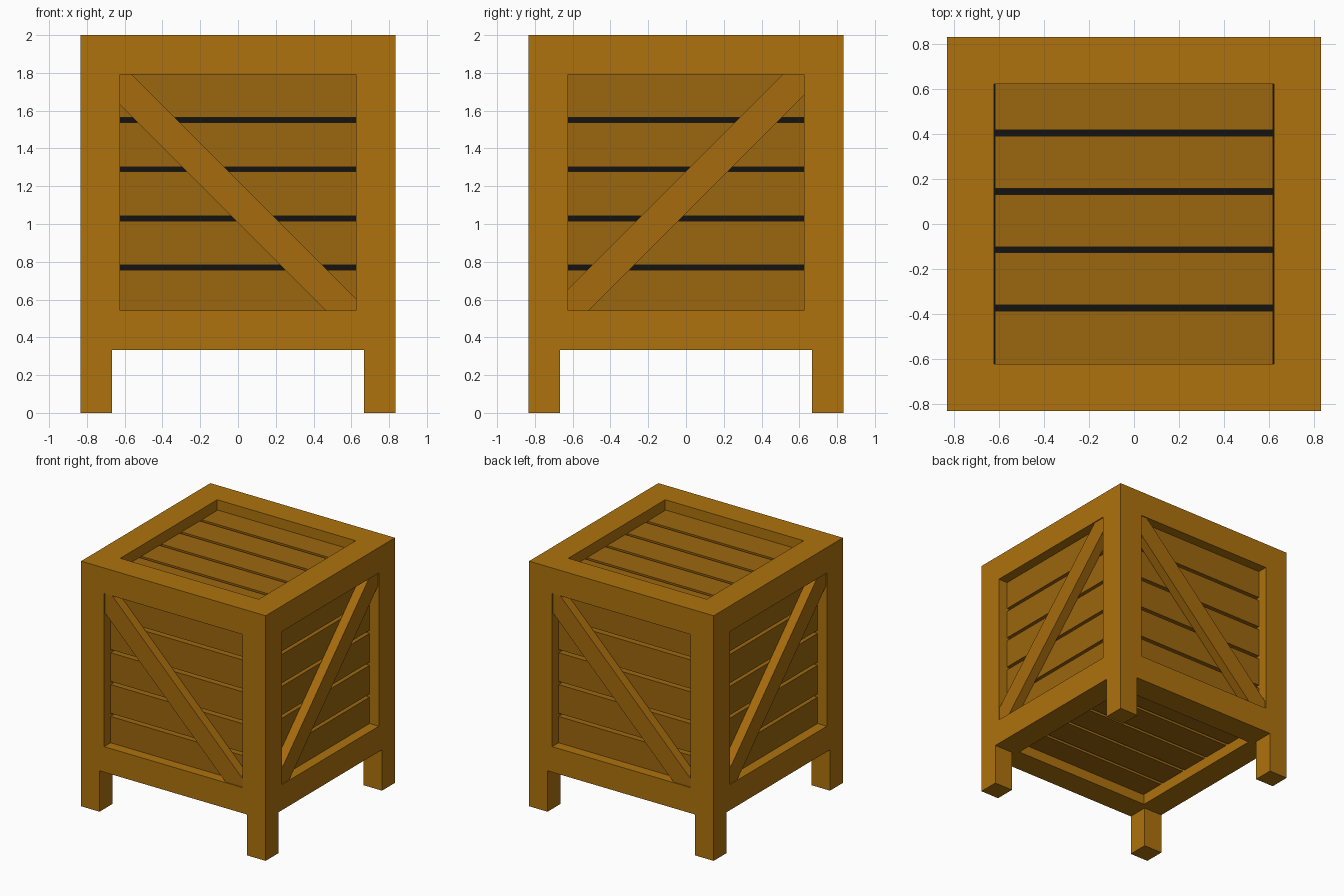
import bpy, bmesh
from math import radians
from mathutils import Matrix, Vector

if "Cube" in bpy.data.objects:
    bpy.data.objects.remove(bpy.data.objects["Cube"])

H = 0.8333        # half size of the crate body
W = 0.625         # half size of each framed opening
CZ = 2 - H        # height of the body centre
PANEL = 0.75      # distance of plank faces from the centre
CORE = 0.69       # distance of the dark backing behind the planks


def material(name, rgb):
    m = bpy.data.materials.new(name)
    m.diffuse_color = (*rgb, 1)
    m.use_nodes = True
    m.node_tree.nodes["Principled BSDF"].inputs["Base Color"].default_value = m.diffuse_color
    return m


FRAME = material("frame_wood", (0.42, 0.17, 0.004))
PLANK = material("plank_wood", (0.33, 0.135, 0.0045))
BRACE = material("brace_wood", (0.38, 0.148, 0.004))
DARK = material("gap_dark", (0.006, 0.006, 0.006))


def finish(bm, name, mats, matrix=Matrix()):
    bmesh.ops.recalc_face_normals(bm, faces=bm.faces)
    mesh = bpy.data.meshes.new(name)
    bm.to_mesh(mesh)
    bm.free()
    for m in mats:
        mesh.materials.append(m)
    ob = bpy.data.objects.new(name, mesh)
    ob.matrix_world = matrix
    bpy.context.collection.objects.link(ob)
    return ob


def add_box(bm, lo, hi):
    lo, hi = Vector(lo), Vector(hi)
    bmesh.ops.create_cube(bm, size=1, matrix=Matrix.Translation((lo + hi) / 2)
                          @ Matrix.Diagonal((*(hi - lo), 1)))


# Frame: cube with a square recess in every face, dark at the bottom
bm = bmesh.new()
bmesh.ops.create_cube(bm, size=2 * H)
bm.normal_update()
openings = list(bm.faces)
bmesh.ops.inset_individual(bm, faces=openings, thickness=H - W, use_even_offset=True)
for f in bmesh.ops.extrude_discrete_faces(bm, faces=openings)["faces"]:
    outward = f.calc_center_median().normalized()
    bmesh.ops.translate(bm, verts=list(f.verts), vec=outward * (CORE - H))
    f.material_index = 1
finish(bm, "crate_frame", [FRAME, DARK], Matrix.Translation((0, 0, CZ)))

# Legs
L = 0.1667
for sx, x in (("left", -H), ("right", H - L)):
    for sy, y in (("front", -H), ("back", H - L)):
        bm = bmesh.new()
        add_box(bm, (x, y, 0), (x + L, y + L, CZ - H))
        finish(bm, f"{sy}_{sx}_leg", [FRAME])


def planks(name, matrix, shift, half_len):
    """Five planks with narrow gaps, local z pointing outward."""
    bm = bmesh.new()
    gaps = [shift + 0.26 * (i - 1.5) for i in range(4)]
    starts = [-W] + [g + 0.013 for g in gaps]
    ends = [g - 0.013 for g in gaps] + [W]
    for lo, hi in zip(starts, ends):
        add_box(bm, (-half_len, lo, CORE), (half_len, hi, PANEL))
    finish(bm, name, [PLANK], matrix)


def brace(name, matrix, upper, lower, flip):
    """Diagonal board trimmed to the opening."""
    s = -1 if flip else 1
    pts = [(-W, lower + W), (lower + W, -W), (W, -W),
           (W, upper - W), (upper - W, W), (-W, W)]
    bm = bmesh.new()
    f = bm.faces.new([bm.verts.new((s * u, v, PANEL)) for u, v in pts])
    ext = bmesh.ops.extrude_face_region(bm, geom=[f], use_keep_orig=True)["geom"]
    bmesh.ops.translate(bm, vec=(0, 0, H - 0.008 - PANEL),
                        verts=[g for g in ext if isinstance(g, bmesh.types.BMVert)])
    finish(bm, name, [BRACE], matrix)


# Side panels and braces
up = Matrix.Translation((0, 0, CZ))
for i, side in enumerate(("front", "right", "back", "left")):
    m = up @ Matrix.Rotation(radians(90 * i), 4, 'Z') @ Matrix.Rotation(radians(90), 4, 'X')
    planks(f"{side}_planks", m, -0.007, W)
    if i % 2:
        brace(f"{side}_brace", m, 0.113, -0.109, True)
    else:
        brace(f"{side}_brace", m, 0.063, -0.159, False)

# Top and bottom panels
planks("top_planks", up, 0.015, 0.62)
planks("bottom_planks", up @ Matrix.Rotation(radians(180), 4, 'X'), 0.015, 0.62)
